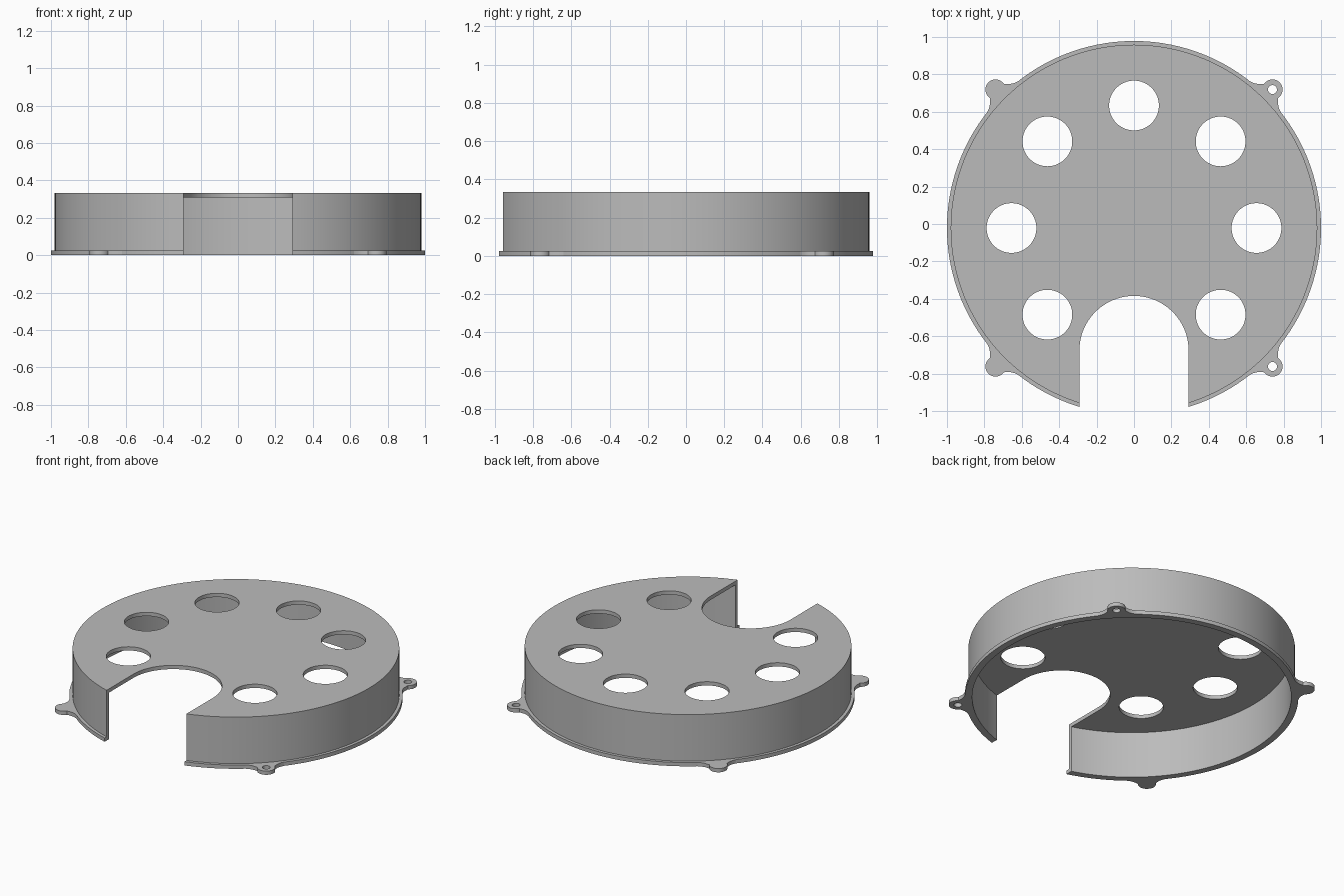
import bpy, bmesh, math
from mathutils import Matrix, Vector

if "Cube" in bpy.data.objects:
    bpy.data.objects.remove(bpy.data.objects["Cube"])

CY = -0.0215                 # centre of the round body in y
HEIGHT, LID, FLANGE = 0.333, 0.025, 0.025
SLOT_R, HOLE_R, RING_R = 0.292, 0.133, 0.655

grey = bpy.data.materials.new("plain grey")
grey.use_nodes = True
grey.diffuse_color = (0.5, 0.5, 0.5, 1)
grey.node_tree.nodes["Principled BSDF"].inputs["Base Color"].default_value = (0.5, 0.5, 0.5, 1)


def make(name, bm):
    bmesh.ops.recalc_face_normals(bm, faces=bm.faces)
    mesh = bpy.data.meshes.new(name)
    bm.to_mesh(mesh)
    bm.free()
    mesh.materials.append(grey)
    obj = bpy.data.objects.new(name, mesh)
    bpy.context.collection.objects.link(obj)
    return obj


def prism(bm, outline, z0, z1):
    """Extrude a flat outline from z0 to z1."""
    face = bm.faces.new([bm.verts.new((x, y, z0)) for x, y in outline])
    new = bmesh.ops.extrude_face_region(bm, geom=[face])["geom"]
    bmesh.ops.translate(bm, vec=(0, 0, z1 - z0),
                        verts=[v for v in new if isinstance(v, bmesh.types.BMVert)])


def arc(cx, cy, r, start, end, n):
    angles = [math.radians(start + (end - start) * i / n) for i in range(n + 1)]
    return [(cx + r * math.cos(a), cy + r * math.sin(a)) for a in angles]


def circle(cx, cy, r, n=64):
    return arc(cx, cy, r, 0, 360, n)[:-1]


def cut(obj, bm):
    """Subtract the solid in bm from obj and remove the cutter."""
    cutter = make("cutter", bm)
    cutter.hide_render = True
    mod = obj.modifiers.new("cut", 'BOOLEAN')
    mod.operation, mod.solver, mod.object = 'DIFFERENCE', 'EXACT', cutter
    bpy.ops.object.select_all(action='DESELECT')
    bpy.context.view_layer.objects.active = obj
    obj.select_set(True)
    bpy.ops.object.modifier_apply(modifier=mod.name)
    bpy.data.objects.remove(cutter)


def smooth(obj):
    bpy.ops.object.select_all(action='DESELECT')
    bpy.context.view_layer.objects.active = obj
    obj.select_set(True)
    bpy.ops.object.shade_smooth_by_angle(angle=math.radians(25))


# Round cover: lid, thin wall and flange spun from one profile
bm = bmesh.new()
profile = [(0, HEIGHT), (0.98, HEIGHT), (0.98, FLANGE), (1, FLANGE),
           (1, 0), (0.957, 0), (0.957, HEIGHT - LID), (0, HEIGHT - LID)]
verts = [bm.verts.new((r, 0, z)) for r, z in profile]
edges = [bm.edges.new(pair) for pair in zip(verts, verts[1:])]
bmesh.ops.spin(bm, geom=verts + edges, axis=(0, 0, 1), cent=(0, 0, 0),
               steps=128, angle=2 * math.pi, use_merge=True)
bmesh.ops.remove_doubles(bm, verts=bm.verts, dist=1e-5)
bmesh.ops.translate(bm, verts=bm.verts, vec=(0, CY, 0))
cover = make("cover", bm)

# Seven round holes and the open slot at the front
bm = bmesh.new()
for i in range(8):
    a = math.radians(-90 + 45 * i)
    if i:
        prism(bm, circle(RING_R * math.cos(a), CY + RING_R * math.sin(a), HOLE_R), 0.2, 0.5)
slot = arc(0, CY - RING_R, SLOT_R, 0, 180, 48) + [(-SLOT_R, -1.3), (SLOT_R, -1.3)]
prism(bm, slot, -0.2, 0.6)
cut(cover, bm)
smooth(cover)

# Four screw tabs with flared necks
flare = [(0.985, -0.119), (0.993, -0.117), (1.001, -0.095), (1.013, -0.076)]
tab_outline = flare + arc(1.047, 0, 0.054, -100, 100, 24) + [(r, -t) for r, t in reversed(flare)]
for side, a in (("back_left", 45), ("back_right", 135), ("front_right", 225), ("front_left", 315)):
    place = Matrix.Translation(Vector((0, CY, 0))) @ Matrix.Rotation(math.radians(a), 4, 'Z')
    bm = bmesh.new()
    prism(bm, tab_outline, 0, FLANGE)
    bm.transform(place)
    tab = make("screw_tab_" + side, bm)
    bm = bmesh.new()
    prism(bm, circle(1.047, 0, 0.024, 32), -0.1, 0.1)
    bm.transform(place)
    cut(tab, bm)
    smooth(tab)
